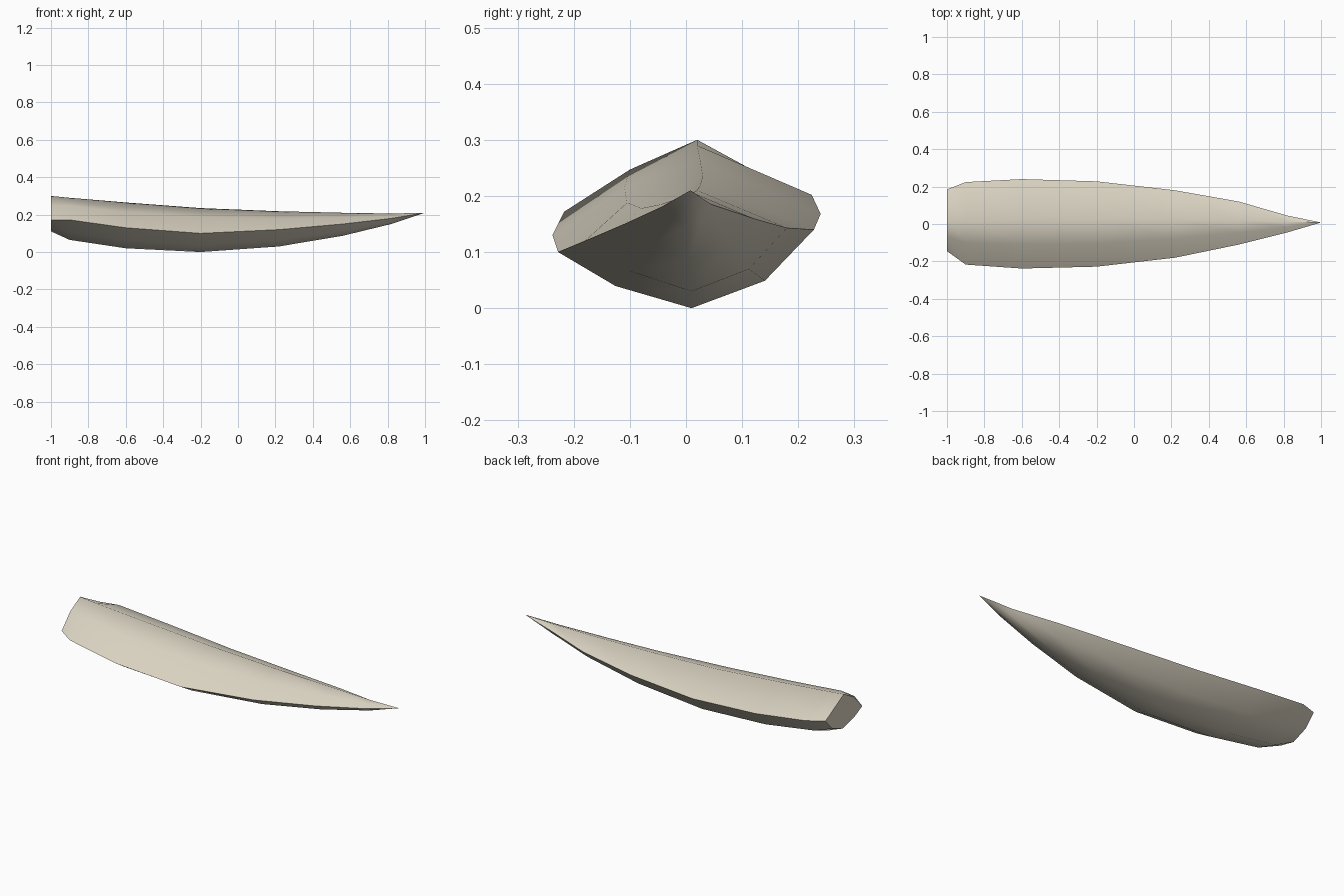
import bpy, bmesh, math

cube = bpy.data.objects.get("Cube")
if cube:
    bpy.data.objects.remove(cube)

bone = bpy.data.materials.new("pale bone")
bone.use_nodes = True
color = (0.70, 0.65, 0.54, 1)
bone.diffuse_color = color
bone.node_tree.nodes["Principled BSDF"].inputs["Base Color"].default_value = color

# Each station: x, then (y, z) for ridge, crease, right rim, keel, left rim
stations = [
    (-1.0, (.02, .30), (-.07, .25), (-.145, .17), (.03, .11), (.185, .21)),
    (-.9, (.02, .29), (-.10, .247), (-.217, .172), (.01, .065), (.224, .202)),
    (-.6, (.025, .265), (-.11, .215), (-.238, .13), (.01, .02), (.24, .168)),
    (-.2, (.03, .235), (-.105, .188), (-.228, .10), (.01, .0), (.228, .14)),
    (.22, (.025, .218), (-.08, .178), (-.18, .12), (.01, .03), (.18, .143)),
    (.56, (.02, .21), (-.045, .185), (-.11, .15), (.005, .087), (.12, .16)),
    (.82, (.012, .206), (-.015, .195), (-.045, .18), (.005, .15), (.045, .185)),
]


def chine(rim, keel, bulge):
    """Point part way from rim to keel, pushed outward below the straight line."""
    drop = rim[1] - keel[1]
    return ((rim[0] + keel[0]) * .5 + (rim[0] - keel[0]) * bulge,
            keel[1] + drop * (.5 - bulge * 1.5))


# Tapering blade lofted through the stations
bm = bmesh.new()
rings = []
for x, ridge, crease, right, keel, left in stations:
    section = [ridge, crease, right, chine(right, keel, .07), keel,
               chine(left, keel, .1), left]
    rings.append([bm.verts.new((x, y, z)) for y, z in section])

for a, b in zip(rings, rings[1:]):
    for i in range(len(a)):
        j = (i + 1) % len(a)
        bm.faces.new((a[i], a[j], b[j], b[i]))

# Flat butt and pointed tip
bm.faces.new(rings[0])
tip = bm.verts.new((1, .008, .21))
last = rings[-1]
for i in range(len(last)):
    bm.faces.new((last[i], last[(i + 1) % len(last)], tip))
bmesh.ops.recalc_face_normals(bm, faces=bm.faces)

mesh = bpy.data.meshes.new("blade")
bm.to_mesh(mesh)
bm.free()
mesh.materials.append(bone)
blade = bpy.data.objects.new("blade", mesh)
bpy.context.collection.objects.link(blade)

# Smooth skin with crisp rims
bpy.context.view_layer.objects.active = blade
blade.select_set(True)
bpy.ops.object.shade_smooth_by_angle(angle=math.radians(50))
